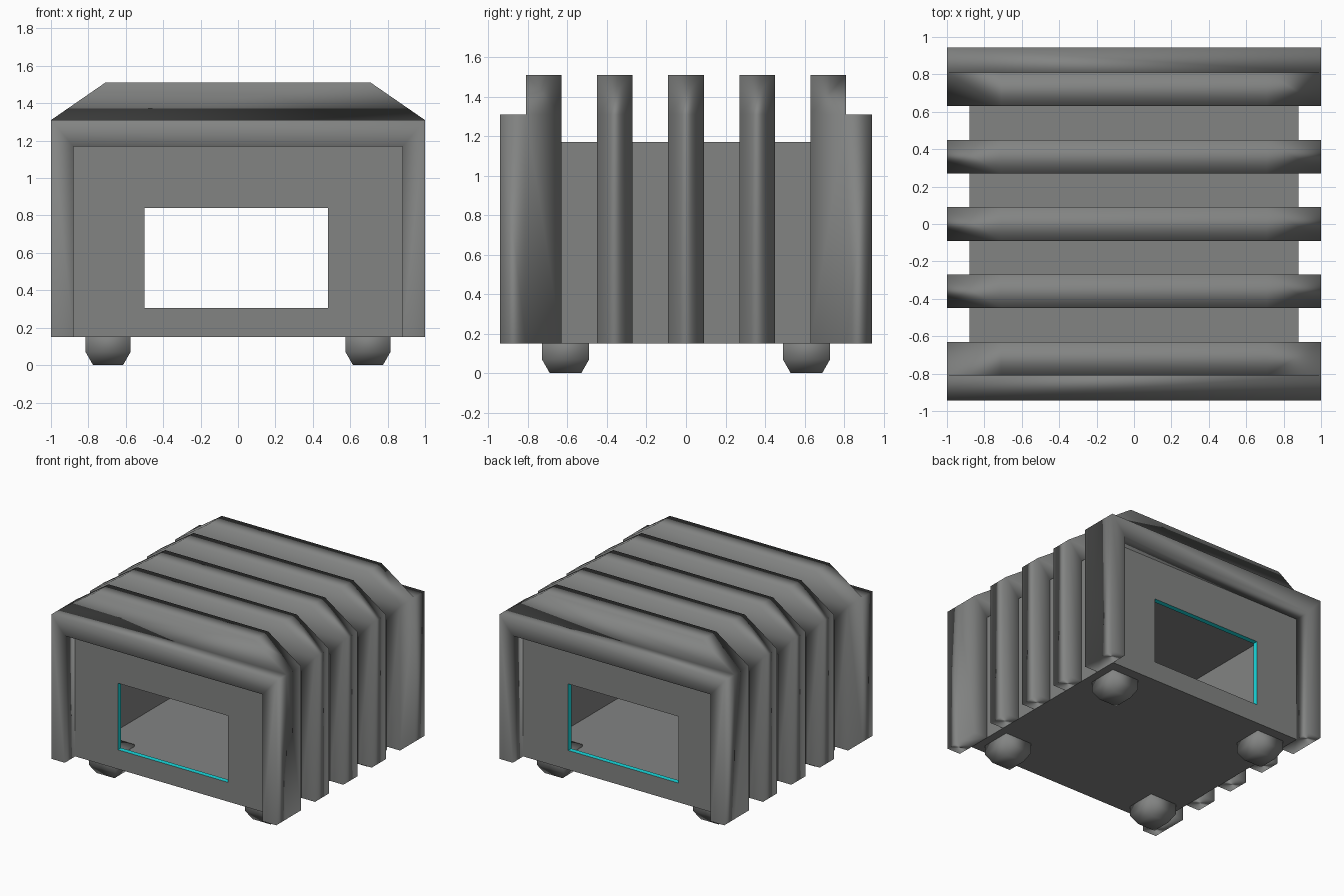
import bpy, bmesh
from mathutils import Vector

if "Cube" in bpy.data.objects:
    bpy.data.objects.remove(bpy.data.objects["Cube"])


def material(name, rgb):
    m = bpy.data.materials.new(name)
    m.diffuse_color = (*rgb, 1.0)
    m.use_nodes = True
    m.node_tree.nodes["Principled BSDF"].inputs["Base Color"].default_value = m.diffuse_color
    return m


GREY = material("warm grey", (0.225, 0.23, 0.226))
TEAL = material("bright teal", (0.01, 0.70, 0.73))


def finish(bm, name, mats, smooth=False):
    bmesh.ops.recalc_face_normals(bm, faces=bm.faces[:])
    for f in bm.faces:
        f.smooth = smooth
    me = bpy.data.meshes.new(name)
    bm.to_mesh(me)
    bm.free()
    ob = bpy.data.objects.new(name, me)
    for m in mats:
        me.materials.append(m)
    bpy.context.collection.objects.link(ob)
    return ob


def extrude(bm, faces, dy):
    geo = bmesh.ops.extrude_face_region(bm, geom=faces)["geom"]
    bmesh.ops.translate(bm, vec=Vector((0, dy, 0)),
                        verts=[g for g in geo if isinstance(g, bmesh.types.BMVert)])
    return [g for g in geo if isinstance(g, bmesh.types.BMFace)]


# Hollow body shell with a window at each end; the window rims are teal
X, Y, Z0, Z1, WALL = 0.88, 0.81, 0.15, 1.17, 0.04
bm = bmesh.new()
rings = []
for y in (-Y, Y):
    outer = [bm.verts.new((x, y, z)) for x, z in ((-X, Z0), (X, Z0), (X, Z1), (-X, Z1))]
    inner = [bm.verts.new((x, y, z)) for x, z in
             ((-0.5, 0.305), (0.48, 0.305), (0.48, 0.84), (-0.5, 0.84))]
    for i in range(4):
        j = (i + 1) % 4
        bm.faces.new((outer[i], outer[j], inner[j], inner[i]))
    rings.append(outer)
for i in range(4):
    j = (i + 1) % 4
    bm.faces.new((rings[0][i], rings[0][j], rings[1][j], rings[1][i]))
bmesh.ops.recalc_face_normals(bm, faces=bm.faces[:])
# an open shell: point normals outward before thickening inward
top = max(bm.faces, key=lambda f: f.calc_center_median().z)
flip = top.normal.z < 0
body = finish(bm, "body_shell", [GREY, TEAL])
if flip:
    body.data.flip_normals()
if max(body.data.polygons, key=lambda p: p.center.z).normal.z < 0:
    body.data.flip_normals()
sol = body.modifiers.new("wall", "SOLIDIFY")
sol.thickness = WALL
sol.offset = -1
sol.use_even_offset = True
sol.material_offset_rim = 1


# Arched ribs with chamfered shoulders; end ribs carry a lower square frame
def rib(name, y_in, y_out, frame_y=None):
    bm = bmesh.new()
    v = [bm.verts.new((x, y_in, z)) for x, z in
         ((-1, Z0), (-X, Z0), (-X, Z1), (X, Z1), (X, Z0), (1, Z0),
          (1, 1.31), (-1, 1.31), (0.71, 1.51), (-0.71, 1.51))]
    arch = bm.faces.new(v[:8])
    roof = bm.faces.new((v[7], v[6], v[8], v[9]))
    caps = extrude(bm, [arch, roof], y_out - y_in)
    if frame_y is not None:
        low = min(caps, key=lambda f: f.calc_center_median().z)
        extrude(bm, [low], frame_y - y_out)
    ob = finish(bm, name, [GREY], smooth=True)
    ob.modifiers.new("soft_sides", "WEIGHTED_NORMAL")
    return ob


for i, y in enumerate((-0.36, 0.0, 0.36)):
    rib(f"middle_rib_{i + 1}", y - 0.09, y + 0.09)
for name, s in (("front_frame", -1), ("back_frame", 1)):
    rib(name, s * 0.63, s * 0.81, s * 0.943)

# Four feet: square blocks tapered at the bottom, just piercing the floor
for sx in (-1, 1):
    for sy in (-1, 1):
        bm = bmesh.new()
        loops = []
        for z, h in ((0, 0.08), (0.07, 0.12), (0.205, 0.12)):
            loops.append([bm.verts.new((sx * 0.695 + a * h, sy * 0.61 + b * h, z))
                          for a, b in ((-1, -1), (1, -1), (1, 1), (-1, 1))])
        bm.faces.new(loops[0])
        bm.faces.new(loops[2])
        for lo, hi in zip(loops, loops[1:]):
            for i in range(4):
                j = (i + 1) % 4
                bm.faces.new((lo[i], lo[j], hi[j], hi[i]))
        side = ("left" if sx < 0 else "right")
        finish(bm, f"{'front' if sy < 0 else 'back'}_{side}_foot", [GREY], smooth=True)
